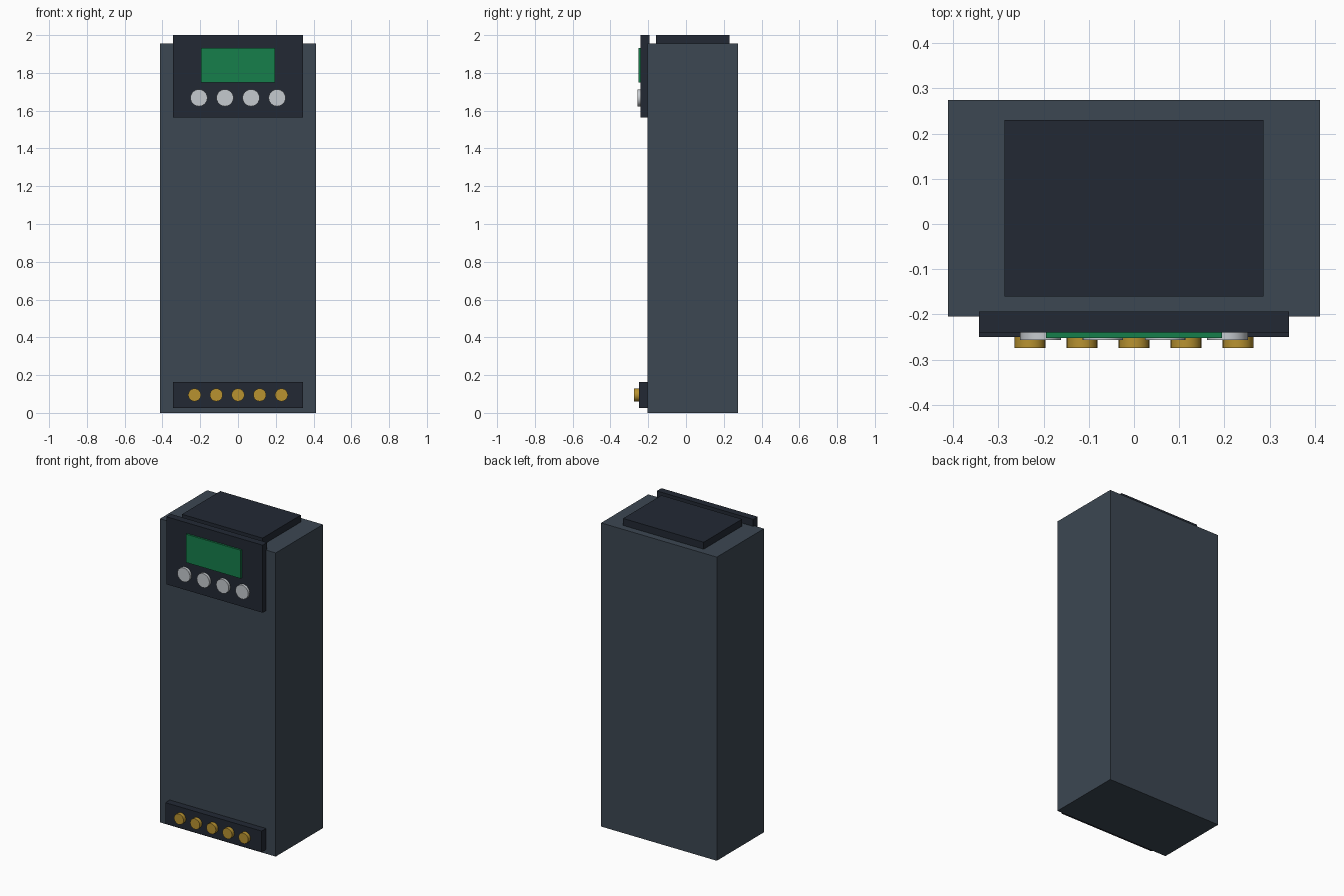
import bpy
from math import radians

if "Cube" in bpy.data.objects:
    bpy.data.objects.remove(bpy.data.objects["Cube"])


def material(name, rgb):
    m = bpy.data.materials.new(name)
    m.diffuse_color = (*rgb, 1)
    m.use_nodes = True
    m.node_tree.nodes["Principled BSDF"].inputs["Base Color"].default_value = m.diffuse_color
    return m


SLATE = material("slate", (0.045, 0.063, 0.085))
DARK = material("dark", (0.016, 0.022, 0.034))
GREEN = material("green", (0.008, 0.21, 0.07))
SILVER = material("silver", (0.56, 0.59, 0.62))
BRASS = material("brass", (0.48, 0.29, 0.03))


def box(name, x, y, z, mat):
    """Box from (min, max) ranges."""
    bpy.ops.mesh.primitive_cube_add(size=1, location=[sum(r) / 2 for r in (x, y, z)])
    o = bpy.context.object
    o.name = name
    o.scale = [r[1] - r[0] for r in (x, y, z)]
    bpy.ops.object.transform_apply(location=False, rotation=False, scale=True)
    o.data.materials.append(mat)


def knob(name, x, z, radius, y, mat):
    """Short cylinder facing the front, spanning the y range."""
    bpy.ops.mesh.primitive_cylinder_add(
        vertices=24, radius=radius, depth=y[1] - y[0],
        location=(x, sum(y) / 2, z), rotation=(radians(90), 0, 0))
    o = bpy.context.object
    o.name = name
    o.data.materials.append(mat)
    bpy.ops.object.shade_smooth_by_angle(angle=radians(30))


# Housing and raised top cover
box("housing", (-0.412, 0.412), (-0.205, 0.275), (0, 1.955), SLATE)
box("top_cover", (-0.287, 0.287), (-0.16, 0.23), (1.94, 2.0), DARK)

# Control panel with display and push buttons
box("control_panel", (-0.343, 0.343), (-0.24, -0.194), (1.565, 2.0), DARK)
box("display", (-0.195, 0.195), (-0.252, -0.235), (1.75, 1.932), GREEN)
for i in range(4):
    knob(f"button_{i + 1}", -0.207 + 0.138 * i, 1.668, 0.045, (-0.257, -0.23), SILVER)

# Terminal strip with screws
box("terminal_strip", (-0.343, 0.343), (-0.25, -0.2), (0.027, 0.163), DARK)
for i in range(5):
    knob(f"terminal_screw_{i + 1}", -0.23 + 0.115 * i, 0.095, 0.034, (-0.274, -0.235), BRASS)
